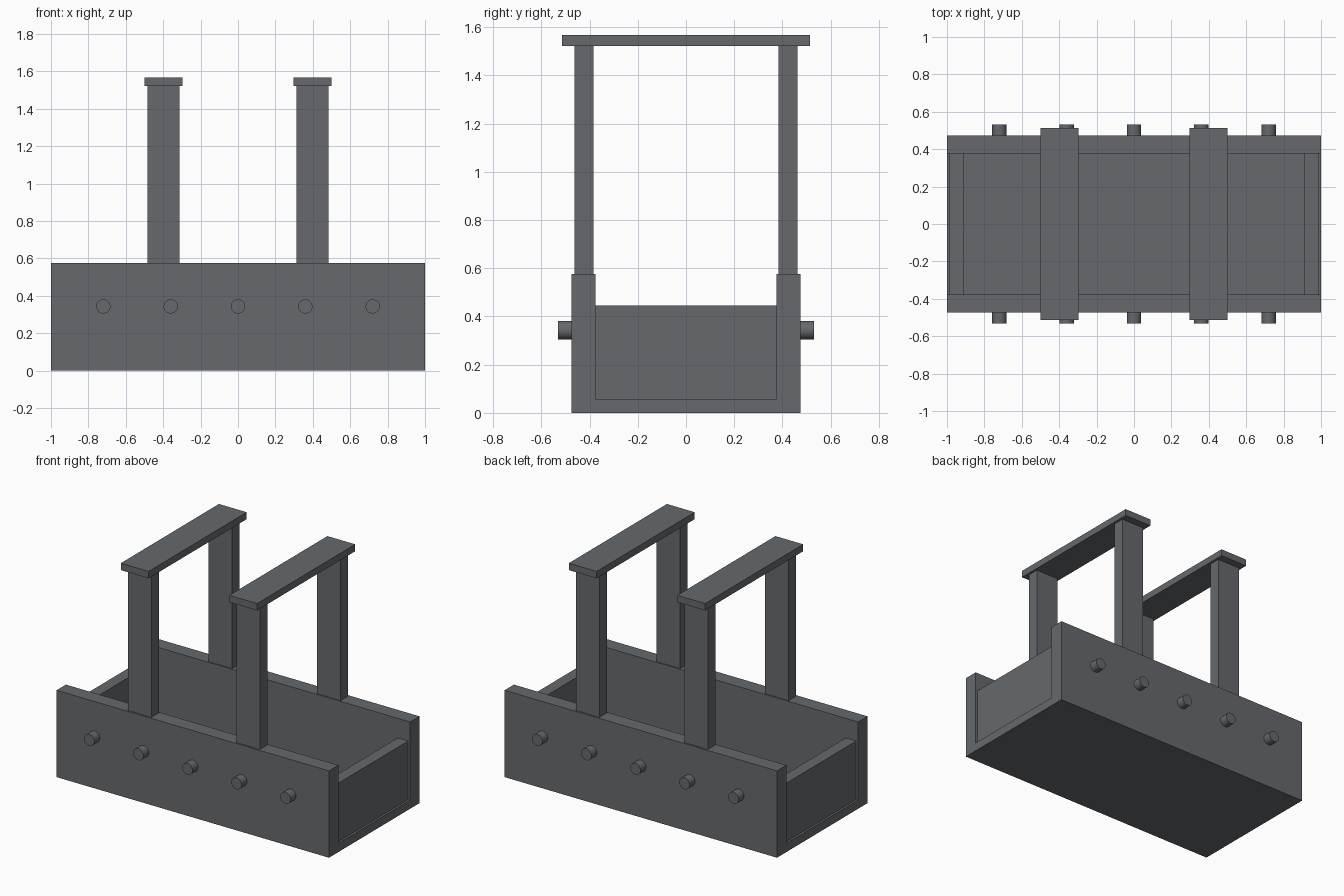
import bpy
import math

cube = bpy.data.objects.get("Cube")
if cube:
    bpy.data.objects.remove(cube, do_unlink=True)

COLOUR = (0.132, 0.141, 0.153, 1.0)
grey = bpy.data.materials.new("slate grey")
grey.use_nodes = True
grey.diffuse_color = COLOUR
grey.node_tree.nodes["Principled BSDF"].inputs["Base Color"].default_value = COLOUR


def box(name, x, y, z):
    """Box spanning the given (min, max) range on each axis."""
    spans = (x, y, z)
    bpy.ops.mesh.primitive_cube_add(size=1, location=[(a + b) / 2 for a, b in spans])
    ob = bpy.context.object
    ob.name = name
    ob.scale = [b - a for a, b in spans]
    bpy.ops.object.transform_apply(location=False, rotation=False, scale=True)
    ob.data.materials.append(grey)


def span(side, inner, outer):
    """Range between two distances from the centre, on one side."""
    return tuple(sorted((side * inner, side * outer)))


def peg(name, x, side):
    """Round peg standing out of a long wall."""
    bpy.ops.mesh.primitive_cylinder_add(
        vertices=32, radius=0.038, depth=0.08,
        location=(x, side * 0.491, 0.343), rotation=(math.pi / 2, 0, 0))
    ob = bpy.context.object
    ob.name = name
    ob.data.materials.append(grey)
    bpy.ops.object.shade_smooth_by_angle()


# Trough floor
box("floor", (-1, 1), (-0.376, 0.376), (0, 0.058))

# Long walls with their pegs
for side, label in ((-1, "front"), (1, "back")):
    box(label + "_wall", (-1, 1), span(side, 0.376, 0.474), (0, 0.576))
    for i in range(5):
        peg(f"{label}_peg_{i + 1}", (i - 2) * 0.36, side)

# Lower end panels, slightly recessed, and the two arches
for side, label in ((-1, "right"), (1, "left")):
    box(label + "_end_panel", span(side, 0.91, 0.986), (-0.376, 0.376), (0.058, 0.446))
    x = side * 0.398
    for depth, end in ((-1, "front"), (1, "back")):
        box(f"{label}_{end}_post", (x - 0.086, x + 0.086),
            span(depth, 0.384, 0.463), (0.5, 1.522))
    box(label + "_crossbar", (x - 0.102, x + 0.102), (-0.514, 0.514), (1.522, 1.568))
